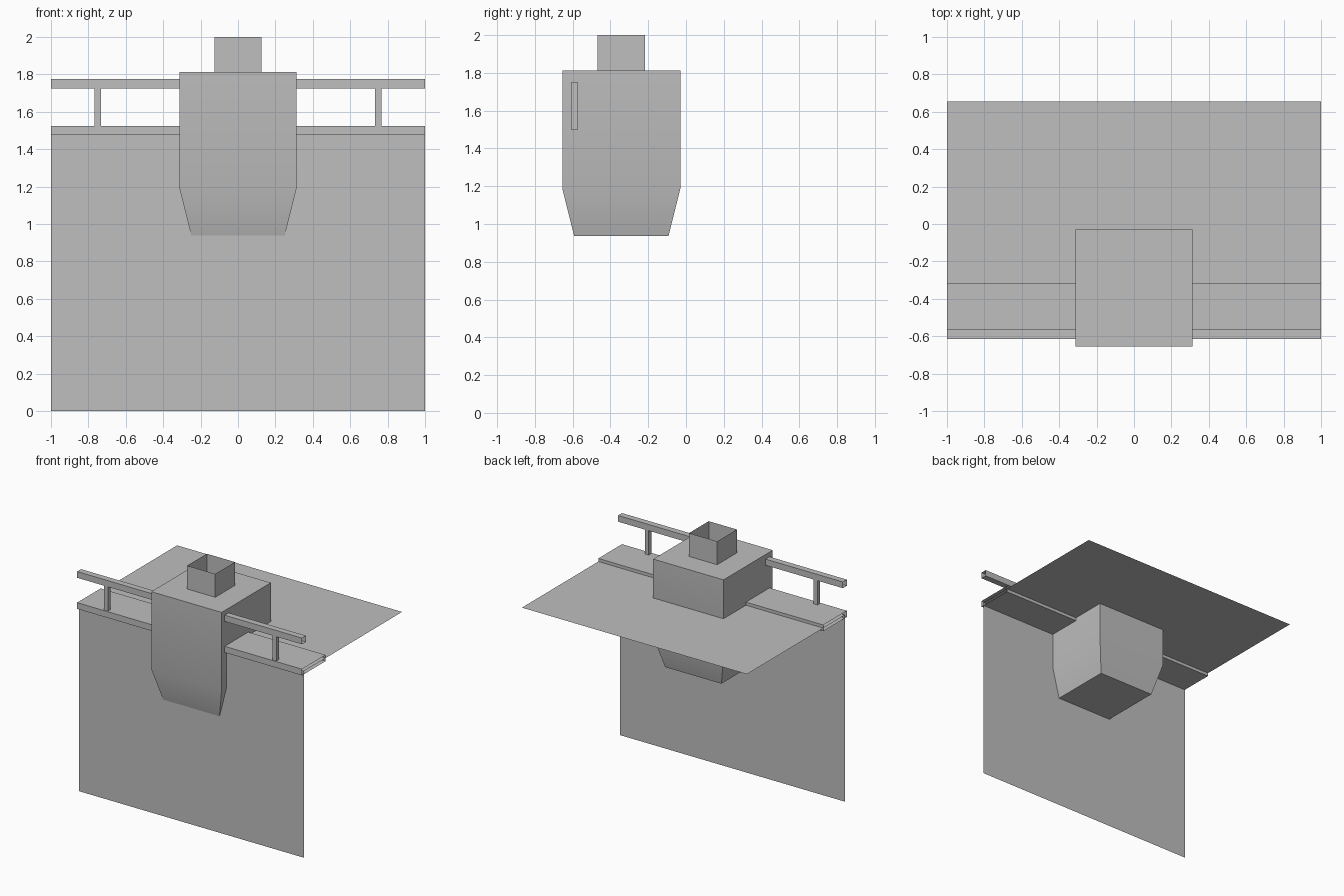
import bpy
import bmesh
import math

cube = bpy.data.objects.get("Cube")
if cube:
    bpy.data.objects.remove(cube, do_unlink=True)

grey = bpy.data.materials.new("plain_grey")
grey.use_nodes = True
colour = (0.52, 0.52, 0.52, 1)
grey.diffuse_color = colour
grey.node_tree.nodes["Principled BSDF"].inputs["Base Color"].default_value = colour

WALL_Y = -0.59
TOWER_Y = -0.3425
FLOOR_Z = 1.5
BACK_Y = 0.655


def add_part(name, bm):
    mesh = bpy.data.meshes.new(name)
    bm.to_mesh(mesh)
    bm.free()
    mesh.materials.append(grey)
    obj = bpy.data.objects.new(name, mesh)
    bpy.context.collection.objects.link(obj)
    return obj


def sheet(name, corners):
    bm = bmesh.new()
    bm.faces.new([bm.verts.new(c) for c in corners])
    return add_part(name, bm)


def tube(name, low, high, axis):
    """Box between two corners, left open at both ends of the given axis."""
    bm = bmesh.new()
    bmesh.ops.create_cube(bm, size=1)
    for v in bm.verts:
        v.co = [low[i] if v.co[i] < 0 else high[i] for i in range(3)]
    bm.normal_update()
    ends = [f for f in bm.faces if abs(f.normal[axis]) > 0.9]
    bmesh.ops.delete(bm, geom=ends, context='FACES_ONLY')
    return add_part(name, bm)


# Thin wall and floor sheets
sheet("front_wall", [(-1, WALL_Y, 0), (1, WALL_Y, 0),
                     (1, WALL_Y, FLOOR_Z), (-1, WALL_Y, FLOOR_Z)])
sheet("floor", [(-1, WALL_Y, FLOOR_Z), (1, WALL_Y, FLOOR_Z),
                (1, BACK_Y, FLOOR_Z), (-1, BACK_Y, FLOOR_Z)])

# Walkway slab and handrail, open at the ends
half = 0.025
tube("walkway", (-1, WALL_Y - half, FLOOR_Z - half), (1, -0.315, FLOOR_Z + half), 0)
tube("handrail", (-1, WALL_Y - half, 1.75 - half), (1, WALL_Y + half, 1.75 + half), 0)

# Rail posts
r = 0.0175
for side, x in (("right", -0.75), ("left", 0.75)):
    tube(side + "_post", (x - r, WALL_Y - r, FLOOR_Z), (x + r, WALL_Y + r, 1.75), 2)

# Tower body with tapered base
bm = bmesh.new()
rings = []
for size, z in ((0.25, 0.9375), (0.3125, 1.1875), (0.3125, 1.8125)):
    rings.append([bm.verts.new((sx * size, TOWER_Y + sy * size, z))
                  for sx, sy in ((-1, -1), (1, -1), (1, 1), (-1, 1))])
for lower, upper in zip(rings, rings[1:]):
    for i in range(4):
        j = (i + 1) % 4
        bm.faces.new((lower[i], lower[j], upper[j], upper[i]))
bm.faces.new(rings[0][::-1])
bm.faces.new(rings[-1])
tower = add_part("tower", bm)
bpy.ops.object.select_all(action='DESELECT')
tower.select_set(True)
bpy.context.view_layer.objects.active = tower
bpy.ops.object.shade_smooth_by_angle(angle=math.radians(30))

# Open chimney on the tower roof
c = 0.125
tube("chimney", (-c, TOWER_Y - c, 1.8125), (c, TOWER_Y + c, 2.0), 2)
